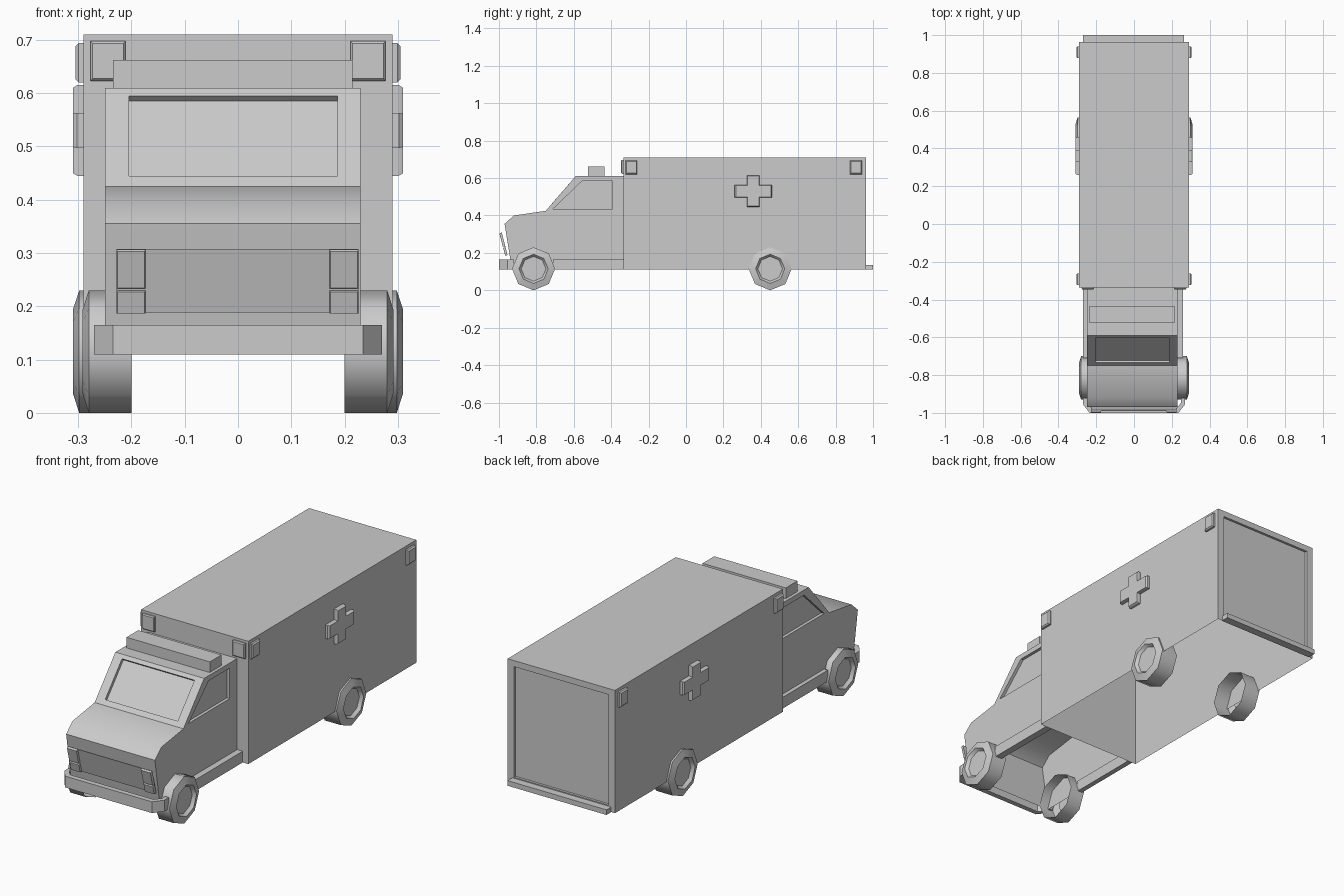
import bpy, bmesh
from math import radians, sin, cos, pi
from mathutils import Vector as V

if "Cube" in bpy.data.objects:
    bpy.data.objects.remove(bpy.data.objects["Cube"])


def finish(name, bm, smooth=None):
    bmesh.ops.remove_doubles(bm, verts=bm.verts, dist=1e-4)
    bmesh.ops.recalc_face_normals(bm, faces=bm.faces)
    me = bpy.data.meshes.new(name)
    bm.to_mesh(me)
    bm.free()
    ob = bpy.data.objects.new(name, me)
    bpy.context.collection.objects.link(ob)
    if smooth:
        bpy.ops.object.select_all(action='DESELECT')
        ob.select_set(True)
        bpy.context.view_layer.objects.active = ob
        bpy.ops.object.shade_smooth_by_angle(angle=radians(smooth))
    return ob


def face(bm, pts):
    return bm.faces.new([bm.verts.new(p) for p in pts])


def loft(bm, a, b):
    for i in range(len(a)):
        j = (i + 1) % len(a)
        face(bm, [a[i], a[j], b[j], b[i]])


def recessed(bm, outer, inner, offset):
    """Panel with a frame and a sunken centre."""
    deep = [V(p) + V(offset) for p in inner]
    loft(bm, outer, inner)
    loft(bm, inner, deep)
    face(bm, deep)


def raised(name, pts, offset, shrink=1.0):
    """Outline pushed out along offset, with a chamfered outer rim."""
    bm = bmesh.new()
    pts, off = [V(p) for p in pts], V(offset)
    c = sum(pts, V()) / len(pts)
    mid = [p + off * 0.6 for p in pts]
    top = [c + (p - c) * shrink + off for p in pts]
    face(bm, pts)
    loft(bm, pts, mid)
    loft(bm, mid, top)
    face(bm, top)
    return finish(name, bm)


def block(name, x0, x1, y0, y1, z0, z1):
    return raised(name, [(x0, y0, z0), (x1, y0, z0), (x1, y1, z0), (x0, y1, z0)],
                  (0, 0, z1 - z0))


# rear body: open underneath, sunken door panel at the back
X, Y0, Y1, Z0, Z1 = 0.29, -0.335, 0.963, 0.11, 0.71
bm = bmesh.new()
for s in (-X, X):
    face(bm, [(s, Y0, Z0), (s, Y1, Z0), (s, Y1, Z1), (s, Y0, Z1)])
face(bm, [(-X, Y0, Z1), (X, Y0, Z1), (X, Y1, Z1), (-X, Y1, Z1)])
face(bm, [(-X, Y0, Z0), (X, Y0, Z0), (X, Y0, Z1), (-X, Y0, Z1)])
recessed(bm, [(-X, Y1, Z0), (X, Y1, Z0), (X, Y1, Z1), (-X, Y1, Z1)],
         [(-.255, Y1, .14), (.255, Y1, .14), (.255, Y1, .68), (-.255, Y1, .68)],
         (0, -0.012, 0))
finish("rear_body", bm)

# cab shell: side profile swept across, open underneath and at the back
L, R = -0.25, 0.23
front = [(-.75, .425), (-.92, .40), (-.97, .355), (-.94, .17), (-.93, .11)]
bm = bmesh.new()
for (ya, za), (yb, zb) in zip(front, front[1:]):
    face(bm, [(L, ya, za), (R, ya, za), (R, yb, zb), (L, yb, zb)])
face(bm, [(L, -.335, .61), (R, -.335, .61), (R, -.59, .61), (L, -.59, .61)])
# windscreen
recessed(bm, [(L, -.75, .425), (R, -.75, .425), (R, -.59, .61), (L, -.59, .61)],
         [(-.205, -.733, .445), (.187, -.733, .445), (.187, -.603, .595), (-.205, -.603, .595)],
         (0, .011, -.01))
# sides with door windows
for x, s in ((L, 1), (R, -1)):
    face(bm, [(x, y, z) for y, z in front + [(-.335, .11), (-.335, .425)]])
    recessed(bm, [(x, -.75, .425), (x, -.335, .425), (x, -.335, .61), (x, -.59, .61)],
             [(x, -.71, .436), (x, -.393, .436), (x, -.393, .585), (x, -.555, .585)],
             (s * .015, 0, 0))
finish("cab", bm, 38)

# roof light bar, sills and rear step
block("light_bar", -.235, .215, -.525, -.435, .61, .662)
block("left_sill", -.27, -.245, -.71, -.335, .11, .165)
block("right_sill", .225, .26, -.71, -.335, .11, .165)
block("rear_step", -.27, .265, .96, 1.0, .11, .135)

# front bumper wrapping round the corners
half = [(.235, -1.0), (.27, -.955), (.27, -.92), (.25, -.92), (.25, -.945), (.225, -.975)]
outline = half + [(-x, y) for x, y in reversed(half)]
raised("front_bumper", [(x, y, .11) for x, y in outline], (0, 0, .055))


# grille plate and headlights on the slanted nose
def nose_quad(x0, x1, z0, z1):
    y = lambda z: -.985 + (.308 - z) * .26
    return [(x0, y(z0), z0), (x1, y(z0), z0), (x1, y(z1), z1), (x0, y(z1), z1)]


raised("grille", nose_quad(-.228, .226, .188, .308), (0, -.004, 0))
for x in (-.228, .172):
    raised("headlight", nose_quad(x, x + .054, .235, .308), (0, -.013, -.003), .93)
    raised("indicator", nose_quad(x, x + .054, .188, .231), (0, -.013, -.003), .93)

# corner lamps and side crosses
a, h, w = .033, .085, .1
cross = [(-a, -h), (a, -h), (a, -a), (w, -a), (w, a), (a, a),
         (a, h), (-a, h), (-a, a), (-w, a), (-w, -a), (-a, -a)]
for s in (-1, 1):
    x = s * .244
    raised("front_lamp", [(x - .033, Y0, .623), (x + .033, Y0, .623),
                          (x + .033, Y0, .698), (x - .033, Y0, .698)], (0, -.012, 0), .88)
    for y in (-.292, .909):
        raised("side_lamp", [(s * X, y - .031, .62), (s * X, y + .031, .62),
                             (s * X, y + .031, .694), (s * X, y - .031, .694)],
               (s * .015, 0, 0), .84)
    raised("side_cross", [(s * X, .36 + y, .53 + z) for y, z in cross], (s * .02, 0, 0), .94)


# eight-sided wheels, hollow on the inner side
def wheel(name, side, y, x_in, x_out):
    bm = bmesh.new()
    ring = lambda x, r: [(side * x, y + r * sin(i * pi / 4), .115 + r * cos(i * pi / 4))
                         for i in range(8)]
    prof = [(x_in, .115), (x_out - .012, .115), (x_out, .078), (x_out - .015, .066)]
    rings = [ring(*p) for p in prof]
    for p, q in zip(rings, rings[1:]):
        loft(bm, p, q)
    face(bm, rings[-1])
    finish(name, bm, 50)


for s in (-1, 1):
    wheel("front_wheel", s, -.815, .20, .292)
    wheel("rear_wheel", s, .45, .21, .31)
